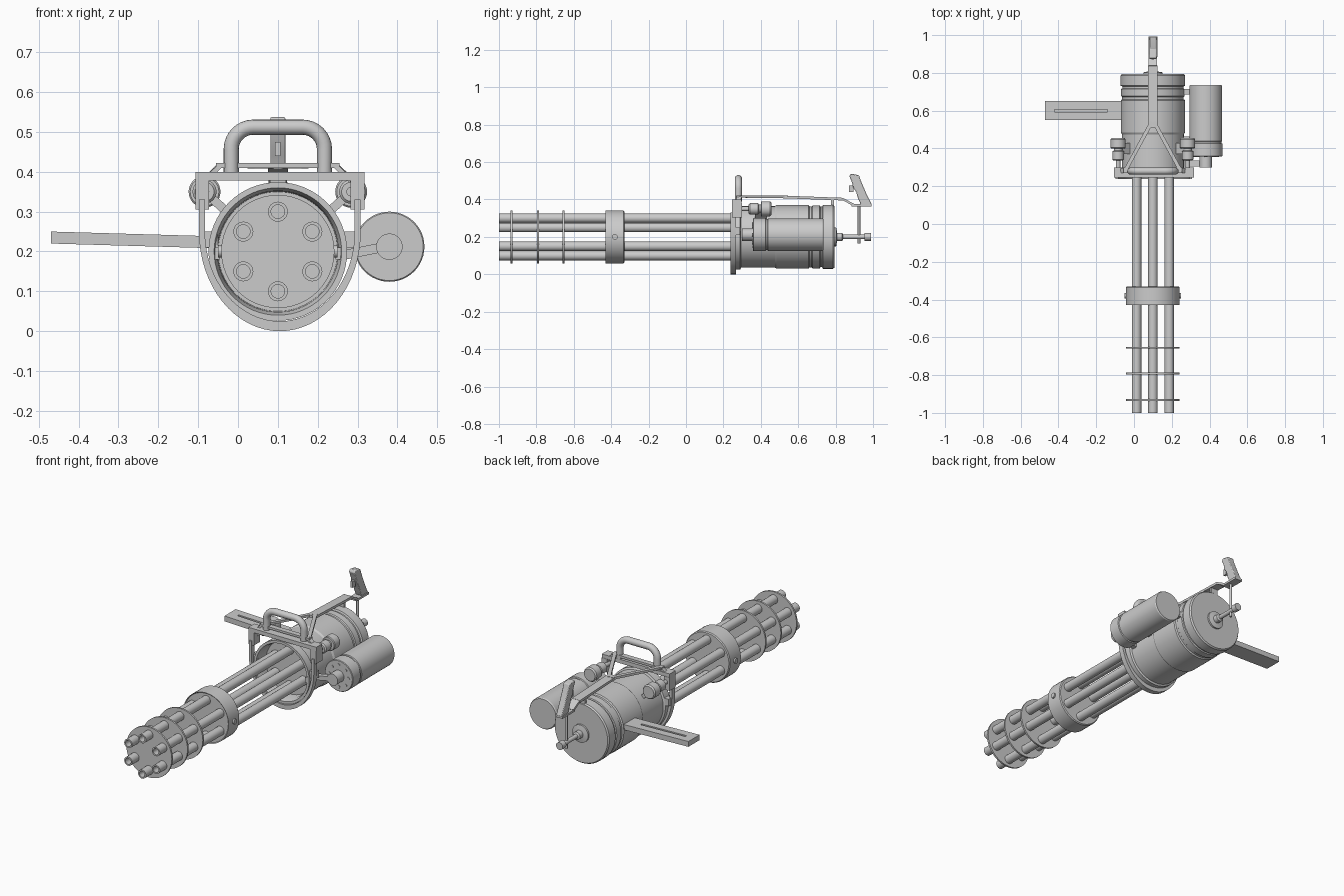
import bpy, bmesh, math
from mathutils import Vector

if "Cube" in bpy.data.objects:
    bpy.data.objects.remove(bpy.data.objects["Cube"])

CX, CZ = 0.1, 0.2          # axis of the barrel cluster


def finish(name, bm):
    bmesh.ops.recalc_face_normals(bm, faces=bm.faces)
    me = bpy.data.meshes.new(name)
    bm.to_mesh(me)
    bm.free()
    ob = bpy.data.objects.new(name, me)
    bpy.context.collection.objects.link(ob)
    return ob


def lathe(name, profile, cx=CX, cz=CZ, n=48):
    """Revolve (radius, y) points about a line parallel to y."""
    bm = bmesh.new()
    rings = []
    for r, y in profile:
        if r == 0:
            rings.append([bm.verts.new((cx, y, cz))])
        else:
            rings.append([bm.verts.new((cx + r * math.sin(math.tau * i / n), y,
                                        cz + r * math.cos(math.tau * i / n))) for i in range(n)])
    for a, b in zip(rings, rings[1:]):
        for i in range(n):
            j = (i + 1) % n
            q = [a[i % len(a)], a[j % len(a)], b[j % len(b)], b[i % len(b)]]
            bm.faces.new(list(dict.fromkeys(q)))
    return finish(name, bm)


def disc(name, r, y0, y1, cx=CX, cz=CZ, n=48):
    return lathe(name, [(0, y0), (r, y0), (r, y1), (0, y1)], cx, cz, n)


def prism(name, pts, a, b, axis='y'):
    """Extrude a 2D outline from a to b along y (points x,z) or x (points y,z)."""
    bm = bmesh.new()
    place = (lambda p, t: (p[0], t, p[1])) if axis == 'y' else (lambda p, t: (t, p[0], p[1]))
    lo = [bm.verts.new(place(p, a)) for p in pts]
    hi = [bm.verts.new(place(p, b)) for p in pts]
    bm.faces.new(lo)
    bm.faces.new(hi[::-1])
    for i in range(len(pts)):
        j = (i + 1) % len(pts)
        bm.faces.new((lo[i], lo[j], hi[j], hi[i]))
    return finish(name, bm)


def box(name, x0, x1, y0, y1, z0, z1):
    return prism(name, [(x0, z0), (x1, z0), (x1, z1), (x0, z1)], y0, y1)


def beam(name, p, q, w, h):
    """Rectangular bar from p to q, w wide sideways and h tall."""
    p, q = Vector(p), Vector(q)
    d = (q - p).normalized()
    side = d.cross(Vector((0, 0, 1)))
    side = (side if side.length > 0.01 else Vector((1, 0, 0))).normalized()
    up = side.cross(d)
    bm = bmesh.new()
    bmesh.ops.create_cube(bm, size=1)
    for v in bm.verts:
        c = v.co.copy()
        v.co = (p + q) / 2 + d * c.x * (q - p).length + side * c.y * w + up * c.z * h
    return finish(name, bm)


def tube(name, pts, r, res=6):
    cu = bpy.data.curves.new(name, 'CURVE')
    cu.dimensions = '3D'
    cu.bevel_depth, cu.bevel_resolution, cu.use_fill_caps = r, res, True
    sp = cu.splines.new('POLY')
    sp.points.add(len(pts) - 1)
    for s, p in zip(sp.points, pts):
        s.co = (*p, 1)
    ob = bpy.data.objects.new(name, cu)
    bpy.context.collection.objects.link(ob)
    bpy.context.view_layer.objects.active = ob
    ob.select_set(True)
    bpy.ops.object.convert(target='MESH')
    bpy.context.object.select_set(False)


# Barrels, hollow at the muzzle
for i in range(6):
    a = math.tau * i / 6
    lathe(f"barrel_{i + 1}", [(0, -0.8), (0.017, -0.8), (0.017, -1), (0.025, -1), (0.025, 0.33)],
          CX + 0.1 * math.sin(a), CZ + 0.1 * math.cos(a), 24)

# Muzzle plates, clamp and clamp bolts
for i, y in enumerate((-0.932, -0.792, -0.655)):
    disc(f"muzzle_plate_{i + 1}", 0.142, y - 0.005, y + 0.005)
lathe("barrel_clamp", [(0, -0.425), (0.137, -0.425), (0.142, -0.43), (0.142, -0.335), (0.137, -0.33), (0, -0.33)])
for s in (-1, 1):
    tube(f"clamp_bolt_{s}", [(CX + s * 0.13, -0.38, CZ), (CX + s * 0.15, -0.38, CZ)], 0.015)

# Main housing with recessed front mouth, steps and grooves
lathe("housing", [(0, 0.32), (0.15, 0.32), (0.152, 0.27), (0.16, 0.245), (0.174, 0.245), (0.174, 0.29),
                  (0.164, 0.295), (0.164, 0.475), (0.17, 0.485), (0.17, 0.655), (0.163, 0.66),
                  (0.163, 0.672), (0.168, 0.677), (0.168, 0.715), (0.162, 0.718), (0.162, 0.728),
                  (0.171, 0.732), (0.171, 0.785), (0.165, 0.793), (0, 0.793)], n=64)
for s in (-1, 1):
    box(f"mouth_lug_{s}", *sorted((CX + s * 0.145, CX + s * 0.158)), 0.25, 0.33, 0.18, 0.21)

# Rear spindle with stop rod
lathe("rear_spindle", [(0, 0.78), (0.05, 0.78), (0.05, 0.803), (0.022, 0.808), (0.022, 0.835), (0.012, 0.84),
                       (0.012, 0.955), (0.021, 0.955), (0.021, 0.988), (0, 0.988)], n=24)
tube("stop_rod", [(CX, 0.925, 0.165), (CX, 0.925, 0.37)], 0.007)

# Front yoke: curved strap, top bar, side brackets
arc = [math.pi + math.pi * i / 32 for i in range(33)]
outer = [(0.105 + 0.203 * math.cos(t), 0.25 + 0.25 * math.sin(t)) for t in arc]
inner = [(0.105 + 0.188 * math.cos(t), 0.25 + 0.225 * math.sin(t)) for t in arc]
prism("yoke_strap", [(-0.098, 0.33)] + outer + [(0.308, 0.33), (0.293, 0.33)] + inner[::-1] + [(-0.083, 0.33)],
      0.237, 0.267)
box("yoke_top_bar", -0.107, 0.318, 0.245, 0.298, 0.378, 0.4)
for s in (-1, 1):
    x = lambda v: 0.105 + s * v
    box(f"yoke_bracket_{s}", *sorted((x(0.178), x(0.212))), 0.245, 0.3, 0.305, 0.38)
    box(f"yoke_spacer_{s}", *sorted((x(0.155), x(0.198))), 0.255, 0.29, 0.21, 0.25)

# Carry handle with round corners
hp = [(-0.017, 0.28, 0.39)]
for cx, a0 in ((0.038, math.pi), (0.162, math.pi / 2)):
    hp += [(cx + 0.055 * math.cos(a0 - i * math.pi / 16), 0.28,
            0.457 + 0.055 * math.sin(a0 - i * math.pi / 16)) for i in range(9)]
tube("carry_handle", hp + [(0.217, 0.28, 0.39)], 0.019)

# Triangular top frame and spine
for s in (-1, 1):
    foot = (CX + s * 0.145, 0.285, 0.416)
    beam(f"frame_foot_{s}", (CX + s * 0.185, 0.28, 0.378), foot, 0.025, 0.012)
    beam(f"frame_arm_{s}", foot, (CX + s * 0.006, 0.54, 0.415), 0.02, 0.013)
beam("frame_cross_bar", (-0.055, 0.285, 0.416), (0.255, 0.285, 0.416), 0.03, 0.012)
beam("frame_spine", (CX, 0.51, 0.414), (CX, 0.84, 0.402), 0.05, 0.014)
box("spine_post", 0.08, 0.12, 0.775, 0.79, 0.355, 0.405)
beam("spine_drop", (CX, 0.835, 0.404), (CX, 0.895, 0.372), 0.046, 0.012)

# Rear grip
box("grip_base", 0.076, 0.124, 0.885, 0.993, 0.363, 0.375)
grip = prism("grip", [(0.935, 0.372), (0.993, 0.372), (0.965, 0.43), (0.935, 0.5), (0.925, 0.53), (0.88, 0.538),
                      (0.873, 0.525), (0.888, 0.49), (0.893, 0.465), (0.91, 0.44), (0.918, 0.41)],
             0.081, 0.119, 'x')
bev = grip.modifiers.new("bevel", 'BEVEL')
bev.width, bev.segments = 0.004, 2
box("trigger", 0.093, 0.107, 0.872, 0.895, 0.44, 0.475)

# Drive motor with flange holes and mounts
MX, MZ = 0.38, 0.212
lathe("drive_motor", [(0, 0.3), (0.033, 0.3), (0.033, 0.357), (0.085, 0.357), (0.088, 0.36), (0.088, 0.425),
                      (0.083, 0.428), (0.083, 0.436), (0.087, 0.439), (0.087, 0.73), (0.083, 0.736), (0, 0.736)], MX, MZ)
for i in range(8):
    a = math.tau * i / 8
    disc(f"motor_bolt_{i + 1}", 0.009, 0.354, 0.36, MX + 0.06 * math.sin(a), MZ + 0.06 * math.cos(a), 12)
beam("motor_front_mount", (0.26, 0.32, 0.19), (0.37, 0.32, 0.212), 0.03, 0.024)
for y in (0.45, 0.7):
    beam(f"motor_side_mount_{y}", (0.25, y, 0.21), (0.31, y, 0.21), 0.028, 0.03)

# Damper cylinders either side of the top frame
for s in (-1, 1):
    px, pz = CX + s * 0.184, 0.35
    lathe(f"damper_{s}", [(0, 0.335), (0.024, 0.335), (0.03, 0.341), (0.03, 0.385), (0.022, 0.39), (0.022, 0.4),
                          (0.036, 0.4), (0.04, 0.404), (0.04, 0.448), (0.034, 0.456), (0, 0.456)], px, pz, 32)
    beam(f"damper_mount_{s}", (px, 0.4, pz), (CX + s * 0.115, 0.4, 0.288), 0.06, 0.022)
    tube(f"damper_rod_{s}", [(px, 0.28, pz), (px, 0.34, pz)], 0.012)

# Feed chute with slot
chute = prism("feed_chute", [(-0.47, 0.22), (-0.055, 0.208), (-0.055, 0.238), (-0.47, 0.25)], 0.55, 0.65)
slot = box("slot_cutter", -0.42, -0.14, 0.594, 0.606, 0.232, 0.28)
slot.hide_render = True
slot.hide_set(True)
cut = chute.modifiers.new("slot", 'BOOLEAN')
cut.operation, cut.object = 'DIFFERENCE', slot

# Smooth round surfaces, keep hard edges
bpy.ops.object.select_all(action='DESELECT')
for ob in bpy.context.scene.objects:
    if ob.type == 'MESH' and not ob.hide_render:
        ob.select_set(True)
        bpy.context.view_layer.objects.active = ob
bpy.ops.object.shade_smooth_by_angle(angle=math.radians(30))
